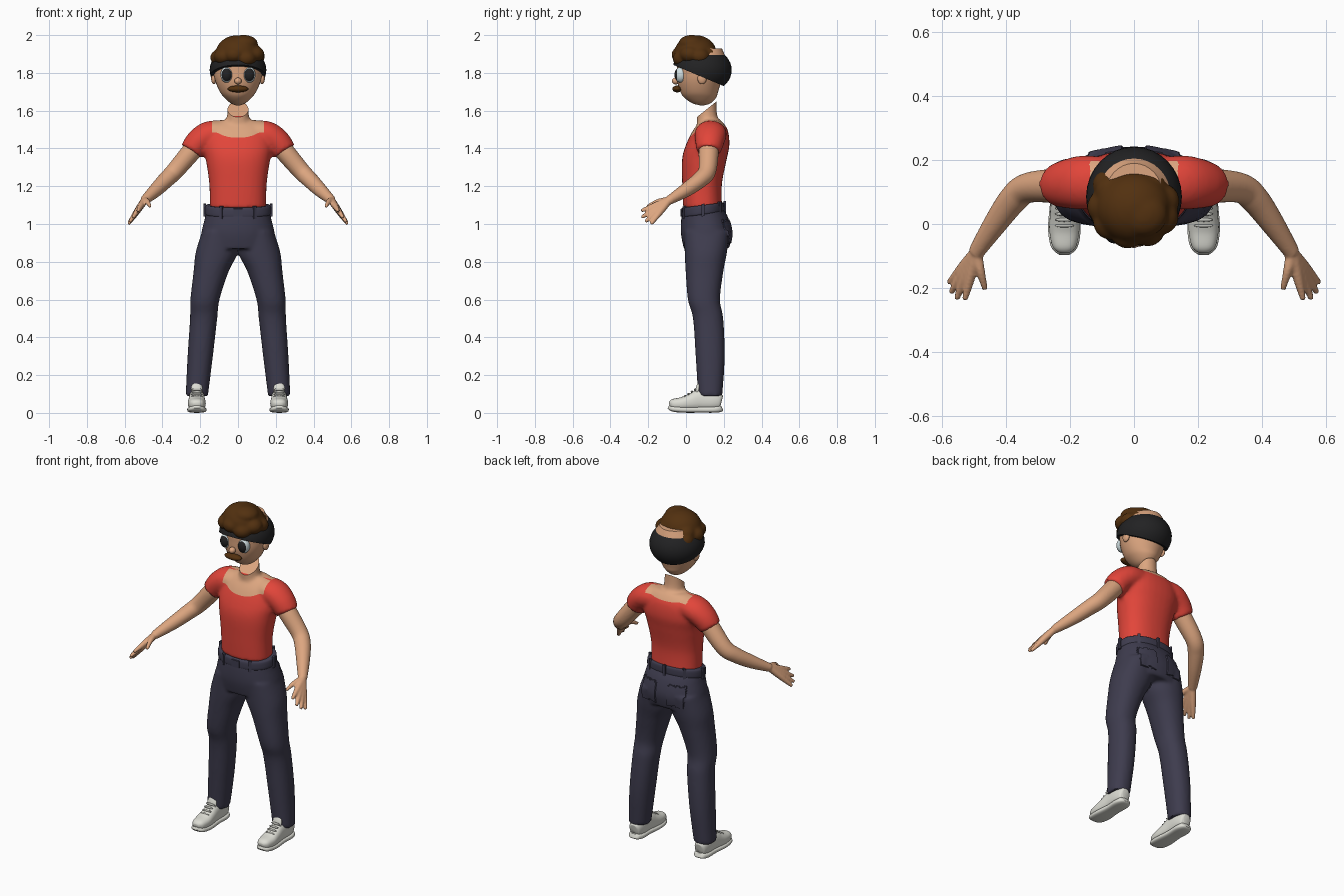
import bpy, bmesh
from math import sin, cos, pi, radians, copysign
from mathutils import Vector, Matrix

cube = bpy.data.objects.get("Cube")
if cube:
    bpy.data.objects.remove(cube, do_unlink=True)


def material(name, rgb):
    m = bpy.data.materials.new(name)
    m.use_nodes = True
    m.diffuse_color = (*rgb, 1)
    m.node_tree.nodes["Principled BSDF"].inputs["Base Color"].default_value = (*rgb, 1)
    return m


SKIN = material("skin", (0.72, 0.38, 0.215))
RED = material("shirt red", (0.76, 0.06, 0.042))
NAVY = material("trouser navy", (0.048, 0.045, 0.076))
BROWN = material("hair brown", (0.085, 0.03, 0.005))
BLACK = material("black", (0.016, 0.016, 0.017))
WHITE = material("shoe white", (0.72, 0.72, 0.66))
GREY = material("lace grey", (0.5, 0.5, 0.46))
EYE = material("eye white", (0.62, 0.72, 0.74))
Z = Vector((0, 0, 1))


def spline(keys, n):
    """Smooth interpolation through the key tuples."""
    out = []
    for i in range(len(keys) - 1):
        p = [Vector(keys[min(max(j, 0), len(keys) - 1)]) for j in range(i - 1, i + 3)]
        for s in range(n):
            t = s / n
            out.append(p[1] + 0.5 * t * ((p[2] - p[0])
                       + t * (2 * p[0] - 5 * p[1] + 4 * p[2] - p[3])
                       + t * t * (3 * p[1] - p[0] - 3 * p[2] + p[3])))
    return out + [Vector(keys[-1])]


def loft(bm, keys, flat=True, seg=32, n=6, power=2.0):
    """Closed skin over rings (x, y, z, radius, radius), level or square to the path."""
    def bend(v):
        return copysign(abs(v) ** (2 / power), v)
    pts = spline(keys, n)
    rings = []
    for i, k in enumerate(pts):
        u, v = Vector((1, 0, 0)), Vector((0, 1, 0))
        if not flat:
            t = (pts[min(i + 1, len(pts) - 1)] - pts[max(i - 1, 0)]).to_3d().normalized()
            u = t.cross(Z).normalized()
            v = u.cross(t)
        a, b = max(k[3], 0.001), max(k[4], 0.001)
        angles = [2 * pi * j / seg for j in range(seg)]
        rings.append([bm.verts.new(Vector(k[:3]) + u * a * bend(cos(w)) + v * b * bend(sin(w)))
                      for w in angles])
    for r, q in zip(rings, rings[1:]):
        for j in range(seg):
            bm.faces.new((r[j], r[(j + 1) % seg], q[(j + 1) % seg], q[j]))
    bm.faces.new(rings[0])
    bm.faces.new(rings[-1])


def place(c, r, rot=(0, "X")):
    return (Matrix.Translation(c) @ Matrix.Rotation(radians(rot[0]), 4, rot[1])
            @ Matrix.Diagonal((*r, 1)))


def ball(bm, c, r, rot=(0, "X")):
    bmesh.ops.create_uvsphere(bm, u_segments=32, v_segments=20, radius=1, matrix=place(c, r, rot))


def box(bm, c, size, rot=(0, "X")):
    bmesh.ops.create_cube(bm, size=1, matrix=place(c, size, rot))


def make(name, bm, mats, voxel=0, passes=4, mirror=False):
    bmesh.ops.recalc_face_normals(bm, faces=bm.faces[:])
    me = bpy.data.meshes.new(name)
    bm.to_mesh(me)
    bm.free()
    ob = bpy.data.objects.new(name, me)
    bpy.context.scene.collection.objects.link(ob)
    if voxel:
        # fuse overlapping volumes into one soft skin
        mod = ob.modifiers.new("fuse", 'REMESH')
        mod.mode, mod.voxel_size = 'VOXEL', voxel
        mod = ob.modifiers.new("soften", 'SMOOTH')
        mod.factor, mod.iterations = 0.5, passes
        dg = bpy.context.evaluated_depsgraph_get()
        dg.update()
        fused = bpy.data.meshes.new_from_object(ob.evaluated_get(dg))
        ob.modifiers.clear()
        ob.data = me = fused
    for m in mats:
        me.materials.append(m)
    finish(me)
    if mirror:
        ob.modifiers.new("mirror", 'MIRROR').use_mirror_merge = False
    return ob


def finish(me):
    me.shade_smooth()
    me.set_sharp_from_angle(angle=radians(50))


def cut(bm, co, no, clear=False):
    return bmesh.ops.bisect_plane(bm, geom=bm.verts[:] + bm.edges[:] + bm.faces[:],
                                  plane_co=co, plane_no=no, clear_outer=clear)


def fill(bm):
    return bmesh.ops.holes_fill(bm, edges=[e for e in bm.edges if e.is_boundary], sides=0)["faces"]


# Shirt with neck
bm = bmesh.new()
loft(bm, [(0, .088, 1.085, .15, .103), (0, .085, 1.21, .152, .105), (0, .097, 1.34, .17, .118),
          (0, .115, 1.42, .183, .115), (0, .13, 1.5, .165, .09), (0, .135, 1.55, .1, .05)], power=2.3)
loft(bm, [(0, .125, 1.48, .08, .062), (0, .115, 1.54, .063, .058), (0, .11, 1.6, .056, .053),
          (0, .11, 1.7, .054, .051)])
for s in (1, -1):
    loft(bm, [(.06 * s, .13, 1.485, .075, .062), (.15 * s, .13, 1.475, .085, .07),
              (.21 * s, .125, 1.435, .077, .068), (.247 * s, .12, 1.385, .064, .062)], flat=False)
shirt = make("shirt_and_neck", bm, [RED, SKIN], voxel=.011, passes=5)
bm = bmesh.new()
bm.from_mesh(shirt.data)
cut(bm, (0, .05, 1.56), (0, -.8, 1), True)
cap = set(fill(bm))
scoops = [(Vector((0, .02, 1.46)), Vector((0, -.9, 1))), (Vector((0, .12, 1.55)), Vector((0, .4, 1)))]
for co, no in scoops:
    cut(bm, co, no)
for f in bm.faces:
    c = f.calc_center_median()
    above = any((c - co).dot(no) > 0 for co, no in scoops)
    f.material_index = int(above and abs(c.x) < .14 and f not in cap)
bm.to_mesh(shirt.data)
bm.free()
finish(shirt.data)

# Arms with hands
bm = bmesh.new()
wrist = (.495, -.09, 1.125)
loft(bm, [(.2, .122, 1.44, .05, .05), (.25, .12, 1.38, .053, .052), (.335, .112, 1.28, .047, .047),
          (.38, .075, 1.235, .045, .043), (.435, 0, 1.18, .037, .037), (*wrist, .025, .024)], flat=False)
tips = [(.53, -.238, 1.07), (.556, -.235, 1.035), (.573, -.215, 1.012), (.58, -.185, 1.0)]
for tip in tips:
    knuckle = Vector(wrist).lerp(Vector(tip), .5)
    loft(bm, [(*wrist, .02, .02), (*knuckle, .017, .017), (*tip, .009, .009)], flat=False, seg=16)
loft(bm, [(*wrist, .02, .02), (.48, -.15, 1.118, .014, .014), (.466, -.205, 1.092, .009, .009)],
     flat=False, seg=16)
make("arms", bm, [SKIN], voxel=.006, passes=2, mirror=True)

# Trousers
bm = bmesh.new()
loft(bm, [(0, .09, 1.085, .165, .105), (0, .1, 1.03, .176, .125), (0, .108, .95, .195, .135),
          (0, .108, .87, .2, .12)], power=2.2)
for s in (1, -1):
    loft(bm, [(.1 * s, .11, .96, .09, .12), (.113 * s, .105, .85, .111, .112),
              (.142 * s, .098, .75, .093, .1), (.175 * s, .095, .6, .077, .085),
              (.182 * s, .117, .5, .072, .08), (.2 * s, .128, .3, .067, .077),
              (.218 * s, .128, .09, .059, .064)], power=2.2)
trousers = make("trousers", bm, [NAVY], voxel=.01, passes=4)
bm = bmesh.new()
bm.from_mesh(trousers.data)
for s in (1, -1):
    # raised back pockets
    patch = [f for f in bm.faces if f.normal.y > .2 and .035 < f.calc_center_median().x * s < .14
             and .9 < f.calc_center_median().z < 1.02]
    bmesh.ops.inset_region(bm, faces=patch, thickness=.003, depth=.006, use_even_offset=True)
bm.to_mesh(trousers.data)
bm.free()
finish(trousers.data)

# Belt with loops and buckle, dipping at the front
bm = bmesh.new()
loft(bm, [(0, .09, 1.05, .17, .11), (0, .09, 1.058, .175, .114), (0, .09, 1.092, .174, .113),
          (0, .09, 1.1, .168, .107)], seg=48, n=3, power=2.2)
for deg in (-60, -120, 0, 180, 50, 130, 90):
    w = radians(deg)
    box(bm, (.176 * cos(w), .09 + .115 * sin(w), 1.074), (.014, .016, .066), (deg, "Z"))
box(bm, (0, -.022, 1.075), (.05, .012, .042))
for v in bm.verts:
    v.co.z += .13 * (v.co.y - .09)
make("belt", bm, [NAVY])

# Shoes
X = .218
bm = bmesh.new()
loft(bm, [(X, -.088, .042, .018, .014), (X, -.07, .045, .037, .028), (X, -.02, .048, .047, .036),
          (X, .03, .058, .045, .046), (X, .075, .068, .042, .056), (X, .14, .065, .042, .052),
          (X, .178, .06, .034, .042), (X, .188, .058, .02, .03)], flat=False, power=2.4)
loft(bm, [(X, -.094, .032, .018, .008), (X, -.07, .022, .042, .015), (X, -.01, .017, .051, .016),
          (X, .08, .017, .044, .016), (X, .15, .018, .046, .017), (X, .183, .022, .035, .017),
          (X, .192, .025, .018, .012)], flat=False, power=3)
ball(bm, (X, .062, .125), (.03, .012, .042), (-15, "X"))
make("shoes", bm, [WHITE], mirror=True)
bm = bmesh.new()
for i in range(4):
    ball(bm, (X, -.005 + .018 * i, .087 + .012 * i), (.03, .006, .007))
make("shoe_laces", bm, [GREY], mirror=True)

# Head with ears and nose
bm = bmesh.new()
loft(bm, [(0, .085, 1.628, .01, .01), (0, .082, 1.64, .04, .05), (0, .075, 1.67, .073, .085),
          (0, .07, 1.7, .096, .1), (0, .07, 1.75, .118, .115), (0, .075, 1.8, .13, .123),
          (0, .085, 1.86, .133, .13), (0, .09, 1.93, .09, .1)])
for s in (1, -1):
    ball(bm, (.128 * s, .085, 1.77), (.014, .024, .03))
ball(bm, (0, -.055, 1.757), (.019, .02, .018))
make("head", bm, [SKIN])

# Eyes with dark pupils
bm = bmesh.new()
ball(bm, (.06, -.027, 1.79), (.033, .042, .034), (90, "X"))
for f in bm.faces:
    f.material_index = int(f.calc_center_median().y < -.047)
make("eyes", bm, [EYE, BLACK], mirror=True)

# Moustache
bm = bmesh.new()
ball(bm, (0, -.046, 1.715), (.055, .026, .018))
make("moustache", bm, [BROWN])

# Cropped lower hair
bm = bmesh.new()
ball(bm, (0, .085, 1.815), (.15, .157, .125))
cut(bm, (0, -.05, 1.835), (0, -.42, -1), True)
fill(bm)
make("lower_hair", bm, [BLACK])

# Wavy top hair
bm = bmesh.new()
ball(bm, (0, .05, 1.905), (.118, .112, .095))
for i in range(9):
    w = 2 * pi * i / 9 + .3
    ball(bm, (.093 * cos(w), .05 + .075 * sin(w), 1.888 + .012 * sin(2.5 * i)), (.054, .054, .045))
ball(bm, (-.085, .12, 1.865), (.045, .05, .05))
ball(bm, (.03, .03, 1.955), (.075, .07, .046))
make("top_hair", bm, [BROWN], voxel=.009, passes=4)
